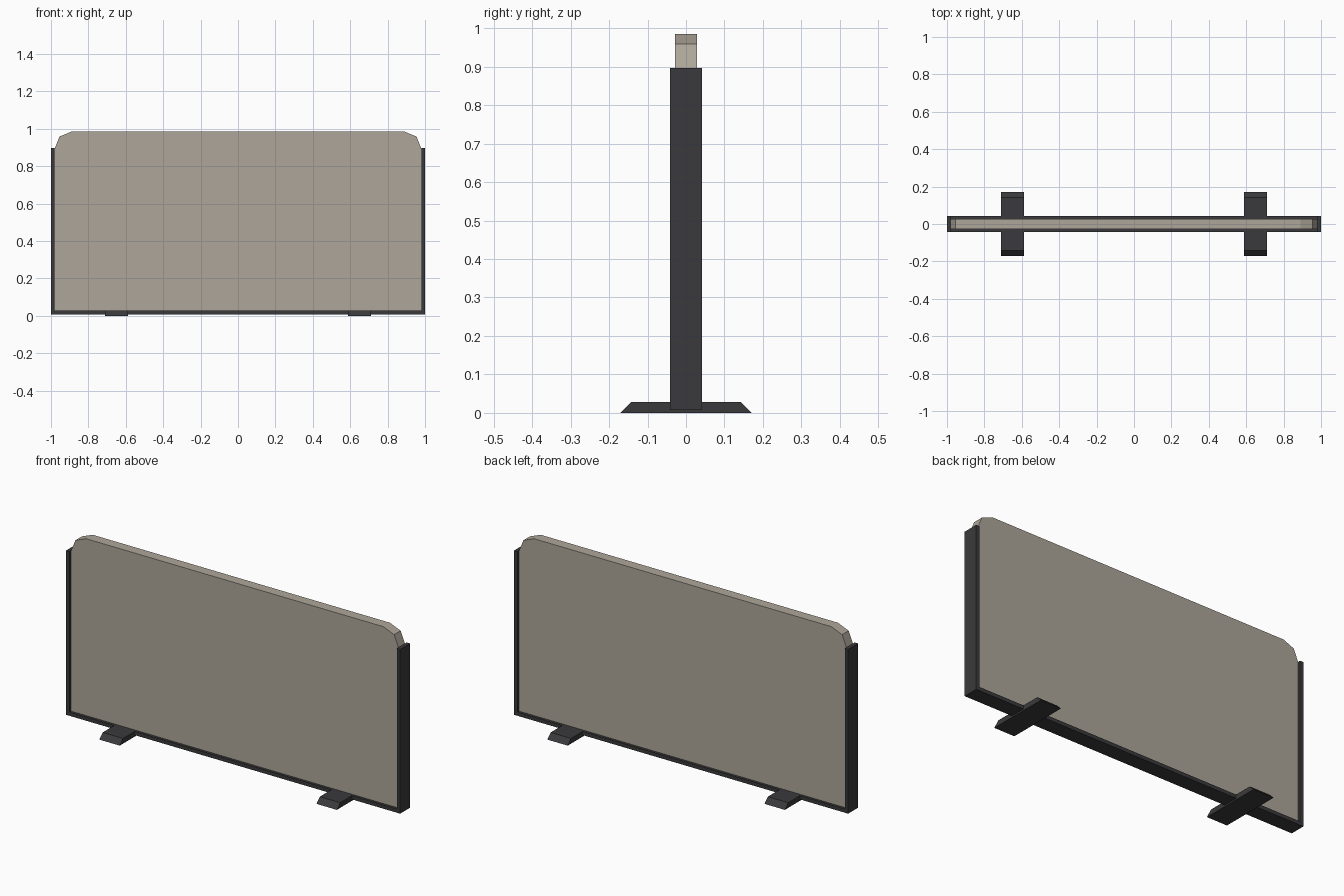
import bpy, bmesh
from mathutils import Vector

if "Cube" in bpy.data.objects:
    bpy.data.objects.remove(bpy.data.objects["Cube"])


def material(name, rgb):
    m = bpy.data.materials.new(name)
    m.diffuse_color = (*rgb, 1)
    m.use_nodes = True
    m.node_tree.nodes["Principled BSDF"].inputs["Base Color"].default_value = m.diffuse_color
    return m


def prism(name, profile, depth, mat):
    """Extrude a closed outline of 3D points along the depth vector."""
    bm = bmesh.new()
    face = bm.faces.new([bm.verts.new(p) for p in profile])
    ext = bmesh.ops.extrude_face_region(bm, geom=[face])
    verts = [g for g in ext["geom"] if isinstance(g, bmesh.types.BMVert)]
    bmesh.ops.translate(bm, verts=verts, vec=Vector(depth))
    bmesh.ops.recalc_face_normals(bm, faces=bm.faces)
    mesh = bpy.data.meshes.new(name)
    bm.to_mesh(mesh)
    bm.free()
    mesh.materials.append(mat)
    obj = bpy.data.objects.new(name, mesh)
    bpy.context.collection.objects.link(obj)
    return obj


def mirrored(half):
    """Complete a right-hand (u, v) outline with its left-hand mirror."""
    return half + [(-u, v) for u, v in reversed(half)]


fabric = material("warm_grey_fabric", (0.42, 0.38, 0.32))
dark = material("dark_frame", (0.042, 0.042, 0.045))

# Screen panel with chamfered upper corners
panel = mirrored([(0.98, 0.028), (0.98, 0.895), (0.954, 0.959), (0.89, 0.985)])
prism("screen_panel", [(x, -0.028, z) for x, z in panel], (0, 0.056, 0), fabric)

# U-shaped edge frame, open at the top
frame = mirrored([(1.0, 0.008), (1.0, 0.897), (0.98, 0.897), (0.98, 0.028)])
prism("edge_frame", [(x, -0.042, z) for x, z in frame], (0, 0.084, 0), dark)

# Two feet with sloping ends
foot = mirrored([(0.17, 0.0), (0.142, 0.028)])
for side, x in (("left", -0.65), ("right", 0.65)):
    prism(side + "_foot", [(x - 0.061, y, z) for y, z in foot], (0.122, 0, 0), dark)
